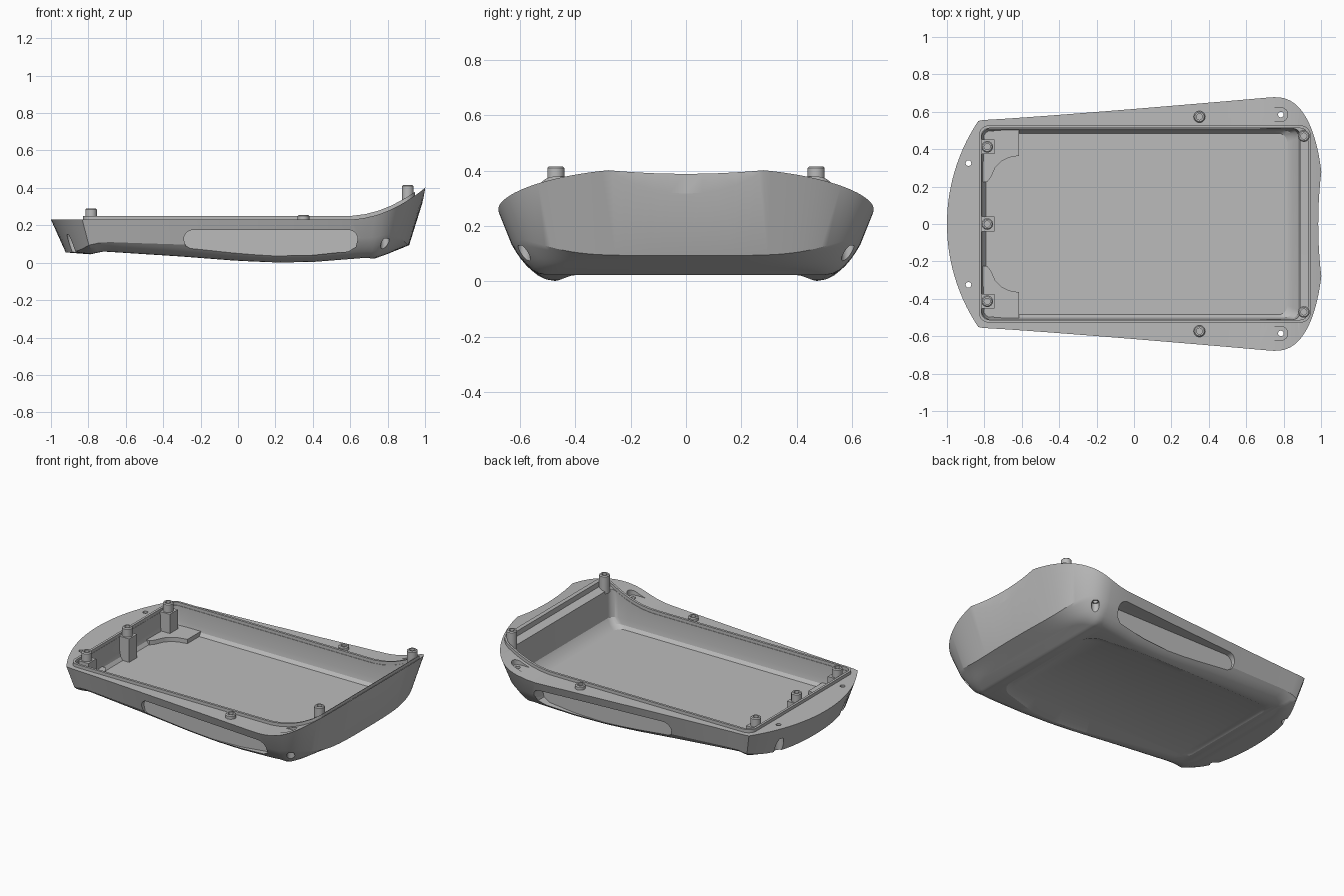
import bpy, bmesh
from math import sin, cos, pi, radians

if "Cube" in bpy.data.objects:
    bpy.data.objects.remove(bpy.data.objects["Cube"], do_unlink=True)

grey = bpy.data.materials.new("matte grey")
grey.use_nodes = True
COLOUR = (0.5, 0.5, 0.5, 1)
grey.diffuse_color = COLOUR
grey.node_tree.nodes["Principled BSDF"].inputs["Base Color"].default_value = COLOUR


def loft(name, rings, strips=False, closed=False):
    """Skin equal rings; ends get flat caps, mirrored strips, or join up."""
    bm = bmesh.new()
    rows = [[bm.verts.new(p) for p in ring] for ring in rings]
    n = len(rows[0])
    pairs = list(zip(rows, rows[1:])) + ([(rows[-1], rows[0])] if closed else [])
    for a, b in pairs:
        for i in range(n):
            j = (i + 1) % n
            bm.faces.new((a[i], a[j], b[j], b[i]))
    for row in [] if closed else (rows[0], rows[-1]):
        if strips:
            for i in range(n // 2):
                quad = [row[i], row[i + 1], row[-i - 1], row[-i % n]]
                bm.faces.new(list(dict.fromkeys(quad)))
        else:
            bm.faces.new(row)
    bmesh.ops.recalc_face_normals(bm, faces=bm.faces)
    mesh = bpy.data.meshes.new(name)
    bm.to_mesh(mesh)
    bm.free()
    obj = bpy.data.objects.new(name, mesh)
    bpy.context.collection.objects.link(obj)
    mesh.materials.append(grey)
    return obj


def top_z(x):
    return 0.23 + 0.17 * (max(0, x - 0.58) / 0.42) ** 2


def circle(x, y, z, r, n=32):
    return [(x + r * cos(2 * pi * i / n), y + r * sin(2 * pi * i / n), z) for i in range(n)]


def rounded_rect(x0, x1, w, r, z, steps=24):
    """Rounded rectangle, divided along x; z is a function of x."""
    pts = []
    for cx, cy, start in ((x1 - r, w - r, 0), (x0 + r, w - r, 1),
                          (x0 + r, r - w, 2), (x1 - r, r - w, 3)):
        for i in range(9):
            a = (start + i / 8) * pi / 2
            pts.append((cx + r * cos(a), cy + r * sin(a)))
        if start in (0, 2):
            end = x0 + r if start == 0 else x1 - r
            y = w if start == 0 else -w
            pts += [(cx + (end - cx) * i / steps, y) for i in range(1, steps)]
    return [(x, y, z(x)) for x, y in pts]


def rect_at(x0, x1, w, r, z):
    return rounded_rect(x0, x1, w, r, lambda x: z)


# Plan outline: bowed back, flared sides, squarish round nose
half = [(-0.01 - 0.99 * cos(0.59 * i / 14), 0.99 * sin(0.59 * i / 14)) for i in range(15)]
half += [(-0.805, 0.556)]
half += [(-0.77 + 1.5 * i / 24, 0.558 + 0.119 * (i / 24) ** 1.1) for i in range(25)]
half += [(0.75 + 0.265 * sin(a * pi / 48) ** 0.83, 0.678 * cos(a * pi / 48) ** 0.83)
         for a in range(24)] + [(1.015, 0)]
outline = half + [(x, -y) for x, y in half[-2:0:-1]]

# Underside height along the length
KEEL = [(-1.1, 0.06), (-0.92, 0.055), (-0.79, 0.045), (-0.72, 0.06), (-0.3, 0.033), (0, 0.01),
        (0.2, 0.001), (0.4, 0.004), (0.68, 0.026), (0.73, 0.022), (0.8, 0.047), (0.93, 0.1), (1.1, 0.165)]


def keel_z(x):
    for (xa, za), (xb, zb) in zip(KEEL, KEEL[1:]):
        if x <= xb:
            return za + (zb - za) * (x - xa) / (xb - xa)
    return KEEL[-1][1]


def side_lift(y):
    return 0.1 * (abs(y) / 0.66) ** 4


# Body: sloping wall, then a rounded turn into the underside
wall_foot = []
for x, y in outline:
    fx, fy = x, y
    for _ in range(4):
        d = top_z(x) - keel_z(fx) - side_lift(y)
        fx = x - d * (0.45 if x < 0 else 0.3) * x ** 3
        fy = y - d * 0.38 * (y / 0.66) ** 3
    wall_foot.append((fx, fy, y))
rings = [[(x, y, top_z(x)) for x, y in outline]]
for s in (0, 0.015, 0.03, 0.05, 0.07, 0.095, 0.12):
    ring = []
    for x, y, y0 in wall_foot:
        px, py = x - s * x ** 3, y - s * y / 0.62
        ring.append((px, py, keel_z(px) + side_lift(y0) * (1 - s / 0.12) ** 2))
    rings.append(ring)
body = loft("body_shell", rings, strips=True)

# Cutters for the body
cutters = [
    loft("nose_scoop_cutter", [circle(3.385, 0, z, 2.4, 256) for z in (-0.5, 1)]),
    loft("cavity_cutter", [rect_at(-0.815, 0.93, 0.512, 0.04, 0.7),
                           rect_at(-0.815, 0.93, 0.512, 0.04, 0.335),
                           rect_at(-0.815, 0.888, 0.511, 0.04, 0.315),
                           rect_at(-0.812, 0.88, 0.507, 0.045, 0.14),
                           rect_at(-0.805, 0.855, 0.5, 0.05, 0.105),
                           rect_at(-0.79, 0.82, 0.485, 0.05, 0.085)]),
    loft("belly_recess_cutter", [
        rounded_rect(-0.88, 0.82, 0.55, 0.2, lambda x: -0.03 - 0.018 * x),
        rounded_rect(-0.7, 0.64, 0.37, 0.06, lambda x: 0.052 - 0.018 * x)]),
]
grip = [(0.59 + 0.05 * cos(a * pi / 16), 0.125 + 0.05 * sin(a * pi / 16)) for a in range(9)]
grip += [(-0.24 - 0.05 * sin(a * pi / 16), 0.125 + 0.05 * cos(a * pi / 16)) for a in range(9)]
grip += [(-0.28, 0.09), (-0.25, 0.074), (0, 0.048), (0.2, 0.036), (0.4, 0.04), (0.59, 0.06), (0.63, 0.085)]
for s in (-1, 1):
    cutters.append(loft("grip_cutter", [[(x, s * y, z) for x, z in grip] for y in (0.54, 0.9)]))
    # Front screw seat, open toward the back
    seat = [(0.785 + 0.037 * sin(a * pi / 16), s * 0.585 + 0.037 * cos(a * pi / 16)) for a in range(17)]
    seat += [(0.68, s * 0.585 - 0.037), (0.68, s * 0.585 + 0.037)]
    cutters.append(loft("screw_seat_cutter", [[(x, y, z) for x, y in seat] for z in (0.25, 0.6)]))
    for hx, hy, big, deep in ((0.785, 0.585, 0.023, 0.13), (-0.885, 0.325, 0.03, 0.15)):
        cutters.append(loft("screw_hole_cutter", [
            circle(hx, s * hy, z, r) for z, r in ((-0.2, big), (deep, big), (deep, 0.015), (0.7, 0.015))]))

for cutter in cutters:
    cutter.hide_render = True
    mod = body.modifiers.new(cutter.name, "BOOLEAN")
    mod.operation = "DIFFERENCE"
    mod.solver = "EXACT"
    mod.object = cutter
cut_mesh = bpy.data.meshes.new_from_object(
    body.evaluated_get(bpy.context.evaluated_depsgraph_get()))
body.modifiers.clear()
body.data = cut_mesh
for cutter in cutters:
    bpy.data.objects.remove(cutter, do_unlink=True)
parts = [body]

# Thin sealing lip around the cavity
parts.append(loft("sealing_lip", [
    rounded_rect(x0, x1, w, r, lambda x, h=h: top_z(x) + h)
    for x0, x1, w, r, h in ((-0.83, 0.945, 0.527, 0.055, -0.02), (-0.83, 0.945, 0.527, 0.055, 0.02),
                            (-0.815, 0.93, 0.512, 0.04, 0.02), (-0.815, 0.93, 0.512, 0.04, -0.02))],
    closed=True))


# Screw posts with a bored top
def post(name, x, y, z0, z1, r=0.031):
    parts.append(loft(name, [circle(x, y, z, q, 24) for z, q in (
        (z0, r), (z1 - 0.006, r), (z1, r - 0.006), (z1, 0.016), (z1 - 0.03, 0.016))]))


for y in (-0.413, 0, 0.413):
    post("back_post", -0.785, y, 0.2, 0.29)
    parts.append(loft("back_post_pillar", [
        [(-0.82, y - 0.04, z), (-0.745, y - 0.04, z), (-0.745, y + 0.04, z), (-0.82, y + 0.04, z)]
        for z in (0.08, 0.235)]))

# Raised pads in the back corners of the floor
PAD = [(-0.8, 0.495), (-0.615, 0.508), (-0.615, 0.365), (-0.67, 0.355), (-0.71, 0.335),
       (-0.74, 0.305), (-0.765, 0.25), (-0.785, 0.225), (-0.81, 0.225)]
for s in (-1, 1):
    post("front_post", 0.908, s * 0.47, 0.3, 0.415)
    post("side_post", 0.35, s * 0.573, 0.21, 0.255)
    parts.append(loft("corner_pad", [[(x, s * y, z) for x, y in PAD] for z in (0.084, 0.112)]))

# Smooth shading with sharp edges kept
bpy.ops.object.select_all(action="DESELECT")
for part in parts:
    part.select_set(True)
bpy.context.view_layer.objects.active = body
bpy.ops.object.shade_smooth_by_angle(angle=radians(25))
